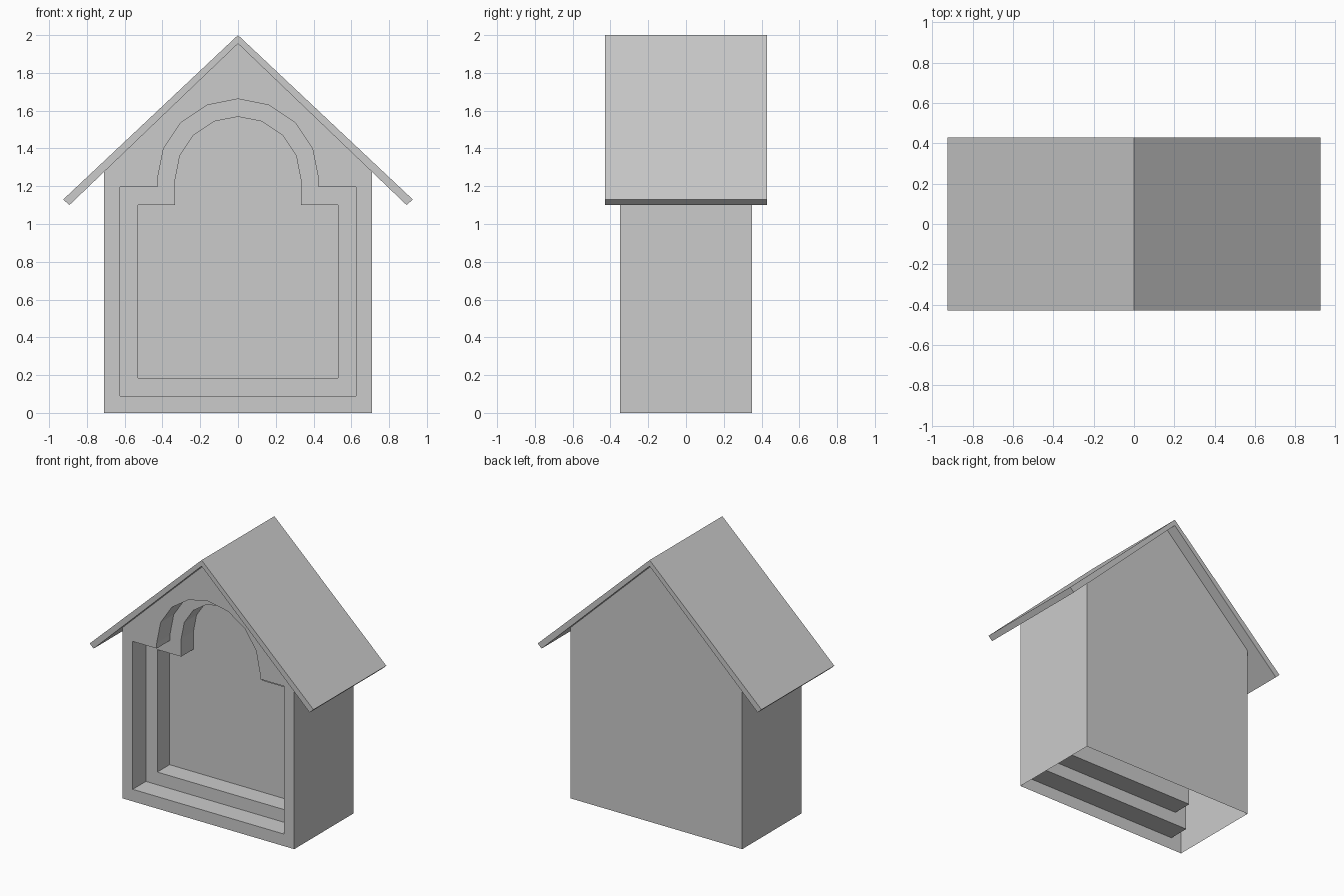
import bpy, bmesh
from math import sin, cos, radians

if "Cube" in bpy.data.objects:
    bpy.data.objects.remove(bpy.data.objects["Cube"])

FRONT, STEP, PANEL, BACK = -0.35, -0.195, -0.05, 0.35   # depth planes of the body
ROOF_Y = 0.43


def chain(bm, profile, y):
    return [bm.verts.new((x, y, z)) for x, z in profile]


def bridge(bm, a, b, segments=None):
    for i in segments or range(len(a) - 1):
        bm.faces.new((a[i], a[i + 1], b[i + 1], b[i]))


def finish(bm, name):
    # right halves are built, then mirrored across x
    bmesh.ops.recalc_face_normals(bm, faces=bm.faces)
    mesh = bpy.data.meshes.new(name)
    bm.to_mesh(mesh)
    bm.free()
    obj = bpy.data.objects.new(name, mesh)
    bpy.context.collection.objects.link(obj)
    mirror = obj.modifiers.new("mirror", 'MIRROR')
    mirror.use_clip = True
    return obj


def niche_half(half_width, bottom, shoulder, radius):
    # half outline: sill, jamb, shoulder, then a quarter of the 8-sided arch
    arch = [(radius * cos(radians(a)), 1.235 + radius * sin(radians(a)))
            for a in (0, 22.5, 45, 67.5)]
    return [(0, bottom), (half_width, bottom), (half_width, shoulder),
            (radius, shoulder)] + arch + [(0, 1.235 + radius)]


# House body: hollow shell, open underneath, with a stepped arched niche in front
bm = bmesh.new()
wall = [(0, 0), (0.71, 0), (0.71, 1.277), (0, 1.955)]
outer = niche_half(0.625, 0.09, 1.195, 0.427)
inner = niche_half(0.53, 0.185, 1.10, 0.333)
wall_front, wall_back = chain(bm, wall, FRONT), chain(bm, wall, BACK)
rim, ledge_out = chain(bm, outer, FRONT), chain(bm, outer, STEP)
ledge_in, panel = chain(bm, inner, STEP), chain(bm, inner, PANEL)
bm.faces.new(wall_front + rim[::-1])        # front wall around the niche
bm.faces.new(wall_back)                     # back wall
bridge(bm, wall_front, wall_back, [1])      # side wall
bridge(bm, rim, ledge_out)                  # first step
bridge(bm, ledge_out, ledge_in)             # ledge
bridge(bm, ledge_in, panel)                 # second step
bm.faces.new(panel)                         # niche back
finish(bm, "house_body")

# Gabled roof: sloped slab, mirrored at the ridge
bm = bmesh.new()
slope = [(0, 2.0), (0.925, 1.13), (0.893, 1.10), (0, 1.955)]
front, back = chain(bm, slope, -ROOF_Y), chain(bm, slope, ROOF_Y)
bm.faces.new(front)
bm.faces.new(back)
bridge(bm, front, back)
finish(bm, "roof")
